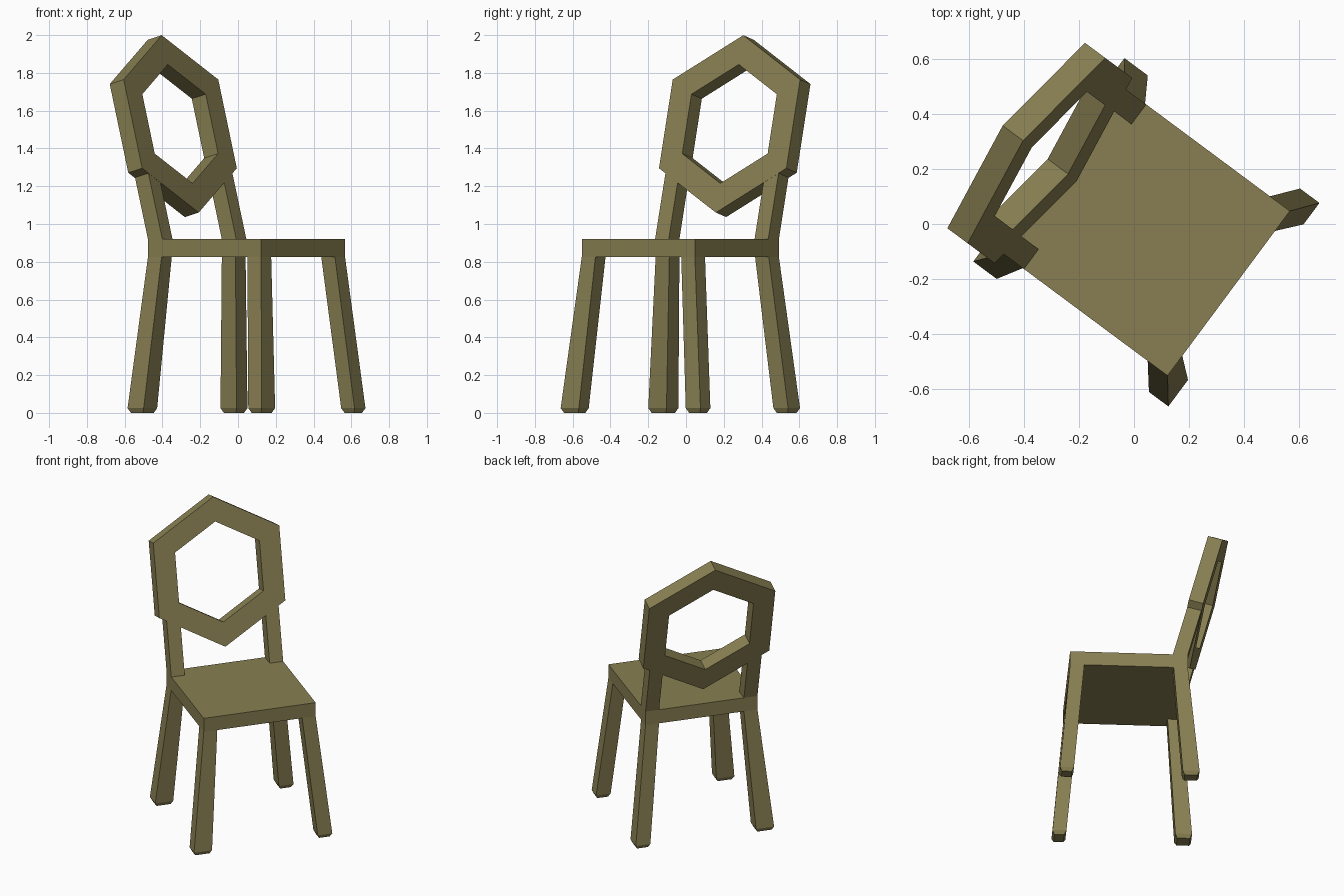
import bpy, bmesh, math
from mathutils import Matrix, Vector

cube = bpy.data.objects.get("Cube")
if cube:
    bpy.data.objects.remove(cube, do_unlink=True)

wood = bpy.data.materials.new("olive_wood")
wood.use_nodes = True
colour = (0.246, 0.212, 0.084, 1)
wood.diffuse_color = colour
wood.node_tree.nodes["Principled BSDF"].inputs["Base Color"].default_value = colour

# The chair is built square-on, then turned and placed
PLACE = Matrix.Translation((0.045, -0.03, 0)) @ Matrix.Rotation(math.radians(53.4), 4, 'Z')
HALF = 0.373
SEAT_LOW, SEAT_TOP = 0.825, 0.92
POST = 0.09


def loft(name, sections, closed=False, frame=Matrix()):
    """Skin a list of equal-sized loops, capped at the ends or joined in a ring."""
    bm = bmesh.new()
    rings = [[bm.verts.new(PLACE @ frame @ Vector(p)) for p in s] for s in sections]
    pairs = list(zip(rings, rings[1:]))
    if closed:
        pairs.append((rings[-1], rings[0]))
    else:
        bm.faces.new(rings[0])
        bm.faces.new(rings[-1])
    for a, b in pairs:
        for i in range(len(a)):
            j = (i + 1) % len(a)
            bm.faces.new((a[i], a[j], b[j], b[i]))
    bmesh.ops.recalc_face_normals(bm, faces=bm.faces)
    mesh = bpy.data.meshes.new(name)
    bm.to_mesh(mesh)
    bm.free()
    mesh.materials.append(wood)
    obj = bpy.data.objects.new(name, mesh)
    bpy.context.collection.objects.link(obj)
    return obj


def rect(x0, x1, y0, y1, z):
    return [(x0, y0, z), (x1, y0, z), (x1, y1, z), (x0, y1, z)]


# Seat
loft("seat", [rect(-HALF, HALF, -HALF, HALF, z) for z in (SEAT_LOW, SEAT_TOP)])

# Splayed legs with chamfered feet
for sx, side in ((-1, "right"), (1, "left")):
    for sy, end in ((-1, "front"), (1, "back")):
        foot_x, foot_y = HALF + 0.088, HALF + 0.069
        wide = 0.12 if sx < 0 else 0.097
        deep = 0.088 if sy < 0 else 0.106
        c = 0.013
        loft(f"{end}_leg_{side}", [
            rect(sx * HALF, sx * (HALF - POST), sy * HALF, sy * (HALF - POST), SEAT_LOW),
            rect(sx * foot_x, sx * (foot_x - wide), sy * foot_y, sy * (foot_y - deep), 0.025),
            rect(sx * (foot_x - c), sx * (foot_x - wide + c),
                 sy * (foot_y - c), sy * (foot_y - deep + c), 0)])

# Leaning backrest: hexagonal ring, its front face lies on the frame's XZ plane
LEAN = math.atan(0.26)
back = Matrix.Translation((0, 0.437, 1.53)) @ Matrix.Rotation(-LEAN, 4, 'X')
THICK = 0.095
ring = []
for i in range(6):
    a = math.radians(30 + 60 * i)
    ring.append([(r * math.cos(a), y, r * math.sin(a))
                 for r, y in ((0.485, 0), (0.485, THICK), (0.325, THICK), (0.325, 0))])
loft("backrest_ring", ring, closed=True, frame=back)

# Posts carrying the ring, flush with its front face
inv = back.inverted()
for s, side in ((-1, "right"), (1, "left")):
    base = rect(s * HALF, s * (HALF - POST), HALF - 0.095, HALF, SEAT_TOP)
    base = [inv @ Vector(p) for p in base]
    top = [(p.x, 0.001 if k < 2 else 0.092, -0.215) for k, p in enumerate(base)]
    loft(f"back_post_{side}", [base, top], frame=back)
